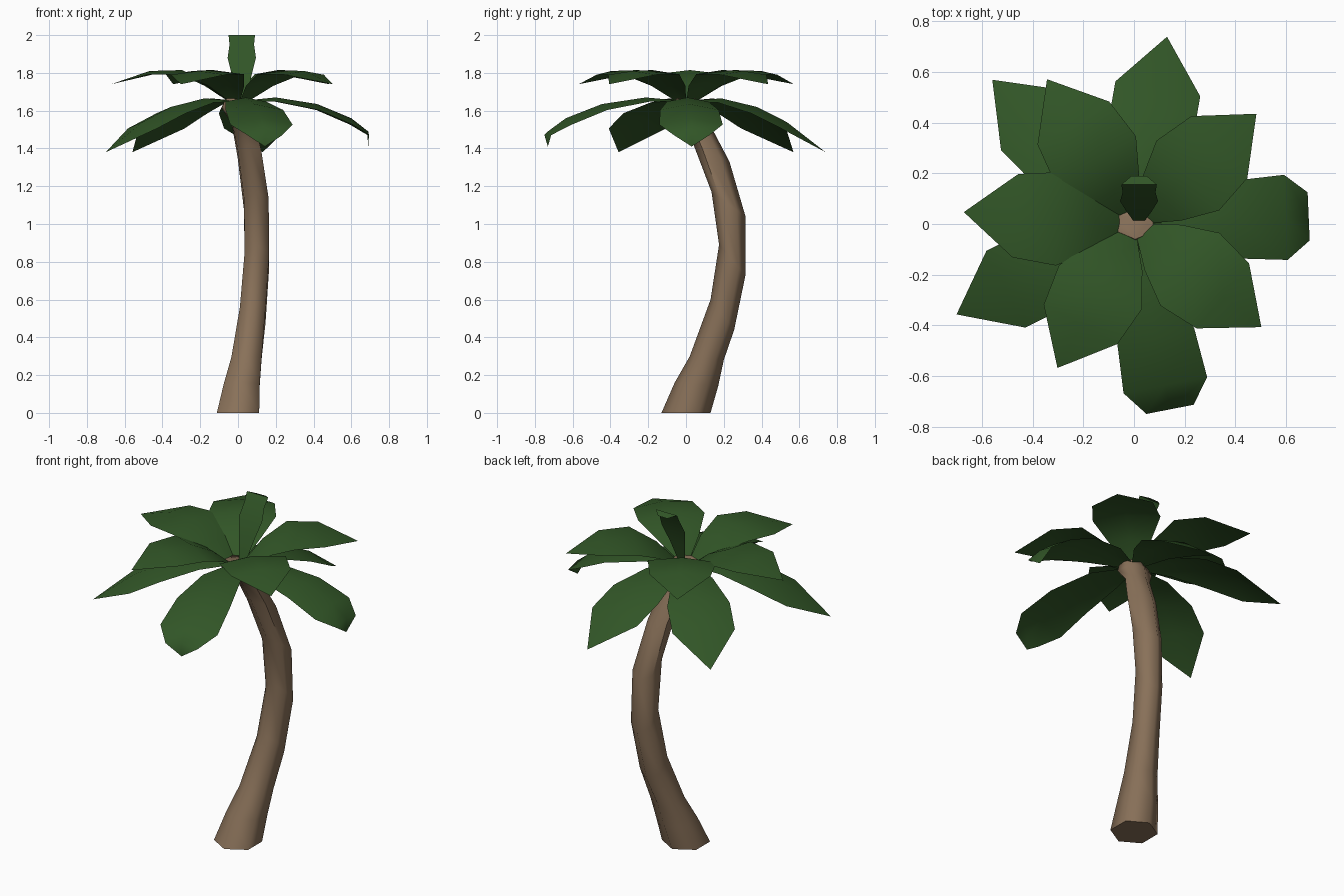
import bpy, bmesh, math
from mathutils import Vector

if "Cube" in bpy.data.objects:
    bpy.data.objects.remove(bpy.data.objects["Cube"], do_unlink=True)


def material(name, color):
    m = bpy.data.materials.new(name)
    m.use_nodes = True
    m.diffuse_color = (*color, 1)
    m.node_tree.nodes["Principled BSDF"].inputs["Base Color"].default_value = (*color, 1)
    return m


bark = material("bark brown", (0.25, 0.165, 0.1))
green = material("palm green", (0.031, 0.092, 0.02))


def finish(name, bm, mat, angle):
    mesh = bpy.data.meshes.new(name)
    bm.to_mesh(mesh)
    bm.free()
    mesh.materials.append(mat)
    obj = bpy.data.objects.new(name, mesh)
    bpy.context.collection.objects.link(obj)
    bpy.ops.object.select_all(action="DESELECT")
    obj.select_set(True)
    bpy.context.view_layer.objects.active = obj
    bpy.ops.object.shade_smooth_by_angle(angle=math.radians(angle))
    return obj


def skin(bm, rings, closed):
    """Join neighbouring rows of vertices with quads (triangles at shared points)."""
    for a, b in zip(rings, rings[1:]):
        n = len(a)
        for i in range(n if closed else n - 1):
            j = (i + 1) % n
            corners = list(dict.fromkeys((a[i], a[j], b[j], b[i])))
            bm.faces.new(corners)


# Trunk: tilted hexagonal rings (x centre, x half width, front y, z, back y, z)
trunk_rings = [
    (0, .112, -.13, 0, .13, 0),
    (.02, .095, -.06, .16, .17, .14),
    (.045, .08, .02, .3, .2, .28),
    (.078, .068, .13, .6, .255, .44),
    (.1, .065, .175, .89, .315, .73),
    (.097, .065, .135, 1.17, .315, 1.04),
    (.06, .062, .04, 1.42, .23, 1.33),
    (.025, .058, -.01, 1.55, .13, 1.52),
    (0, .085, -.08, 1.62, .09, 1.61),
    (.005, .07, -.06, 1.665, .06, 1.665),
]
bm = bmesh.new()
rings = []
for xc, xh, y0, z0, y1, z1 in trunk_rings:
    ring = []
    for k in range(6):
        a = math.tau * k / 6
        t = (1 + math.cos(a)) / 2
        x = xc + xh * math.sin(a) / math.sin(math.pi / 3)
        ring.append(bm.verts.new((x, y0 + (y1 - y0) * t, z0 + (z1 - z0) * t)))
    rings.append(ring)
skin(bm, rings, True)
bm.faces.new(rings[0])
bm.faces.new(rings[-1])
bmesh.ops.recalc_face_normals(bm, faces=bm.faces)
finish("trunk", bm, bark, 65)


def leaf(name, degrees, profile, reach=1, droop=.12, origin=(0, 0)):
    """Leaf from rows (distance, height, half width), sides sagging below the rib."""
    bm = bmesh.new()
    a = math.radians(degrees)
    out = Vector((math.cos(a), math.sin(a), 0))
    side = Vector((-out.y, out.x, 0))
    base = Vector((*origin, 0))
    rows = []
    for r, z, w in profile:
        mid = base + out * r * reach + Vector((0, 0, z))
        if w == 0:
            rows.append([bm.verts.new(mid)] * 3)
            continue
        rows.append([bm.verts.new(mid + side * w * s - Vector((0, 0, w * droop * abs(s))))
                     for s in (1, 0, -1)])
    skin(bm, rows, False)
    bmesh.ops.recalc_face_normals(bm, faces=bm.faces)
    if sum((f.normal.z for f in bm.faces)) < 0:
        bmesh.ops.reverse_faces(bm, faces=bm.faces)
    return finish(name, bm, green, 80)


# Upper tier of arched leaves
upper = [(.05, 1.66, .04), (.15, 1.745, .115), (.29, 1.815, .185),
         (.46, 1.81, .165), (.66, 1.74, 0)]
for i, (deg, reach) in enumerate([(176, 1.02), (121, 1.01), (42, .985), (-39, .98), (-118, .975)]):
    leaf(f"upper_leaf_{i + 1}", deg, upper, reach)

# Lower tier of drooping leaves
lower = [(.05, 1.655, .04), (.2, 1.665, .11), (.4, 1.62, .17),
         (.57, 1.54, .17), (.79, 1.38, 0)]
for i, (deg, reach) in enumerate([(80, .95), (134.5, 1.01), (207, .995)]):
    leaf(f"lower_leaf_{i + 1}", deg, lower, reach, .2)

# Two lower leaves whose tips hang straight down
hanging = [(.05, 1.655, .04), (.2, 1.67, .11), (.42, 1.635, .155),
           (.6, 1.56, .168), (.69, 1.49, .095), (.69, 1.41, 0)]
leaf("hanging_leaf_right", 2.5, hanging, 1, .2)
leaf("hanging_leaf_front", 281, hanging, 1.08, .2)

# Small upright leaf in the crown
sprout = [(.01, 1.65, .02), (.05, 1.78, .05), (.09, 1.88, .075),
          (.125, 1.95, .065), (.155, 2.0, .07), (.19, 1.985, .03)]
leaf("upright_leaf", 90, sprout, 1, 0, (.02, 0))
